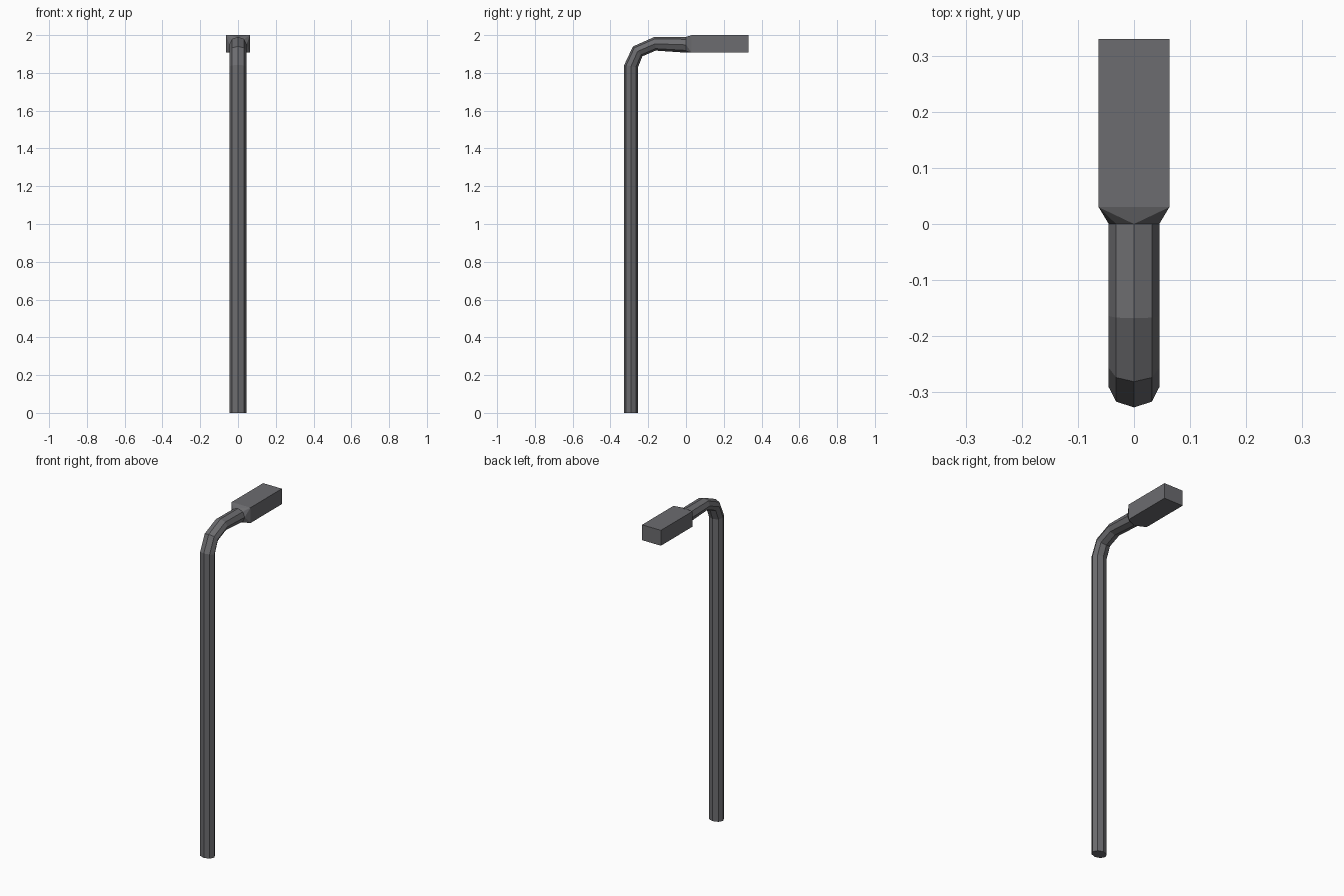
import bpy, bmesh, math
from mathutils import Vector

if "Cube" in bpy.data.objects:
    bpy.data.objects.remove(bpy.data.objects["Cube"])

mat = bpy.data.materials.new("dark_grey_metal")
mat.diffuse_color = (0.15, 0.15, 0.16, 1)
mat.use_nodes = True
mat.node_tree.nodes["Principled BSDF"].inputs["Base Color"].default_value = mat.diffuse_color

def finish(bm, name):
    bmesh.ops.recalc_face_normals(bm, faces=bm.faces[:])
    mesh = bpy.data.meshes.new(name)
    bm.to_mesh(mesh)
    bm.free()
    mesh.materials.append(mat)
    obj = bpy.data.objects.new(name, mesh)
    bpy.context.collection.objects.link(obj)

def octagon(bm, outer, inner):
    """Eight-sided ring between two (y, z) points of the side profile."""
    o, i = Vector((0, *outer)), Vector((0, *inner))
    c, up = (o + i) / 2, (o - i) / 2
    ring = []
    for k in range(8):
        a = math.radians(45 * k)
        ring.append(bm.verts.new(c + up * math.sin(a) + Vector((0.045 * math.cos(a), 0, 0))))
    return ring

END = ((0, 1.99), (0, 1.907))

# Pole with bent arm: outer and inner profile points of each ring
profile = [((-0.327, 0), (-0.255, 0)),
           ((-0.327, 1.842), (-0.255, 1.828)),
           ((-0.281, 1.94), (-0.231, 1.888)),
           ((-0.168, 1.99), (-0.16, 1.918)),
           END]
bm = bmesh.new()
rings = [octagon(bm, *p) for p in profile]
for a, b in zip(rings, rings[1:]):
    for k in range(8):
        n = (k + 1) % 8
        bm.faces.new((a[k], a[n], b[n], b[k]))
bm.faces.new(rings[0])
bm.faces.new(rings[-1])
finish(bm, "pole_and_arm")

# Lamp head: box with a faceted collar that meets the octagonal arm
bm = bmesh.new()
ring = octagon(bm, *END)
corners = [(0.063, 2.0), (-0.063, 2.0), (-0.063, 1.907), (0.063, 1.907)]
front, back = ([bm.verts.new((x, y, z)) for x, z in corners] for y in (0.03, 0.33))
for q in range(4):
    n = (q + 1) % 4
    r = [ring[(2 * q + j) % 8] for j in range(3)]
    bm.faces.new((r[0], r[1], front[q]))
    bm.faces.new((r[1], r[2], front[q]))
    bm.faces.new((r[2], front[n], front[q]))
    bm.faces.new((front[q], front[n], back[n], back[q]))
bm.faces.new(ring)
bm.faces.new(back)
finish(bm, "lamp_head")
